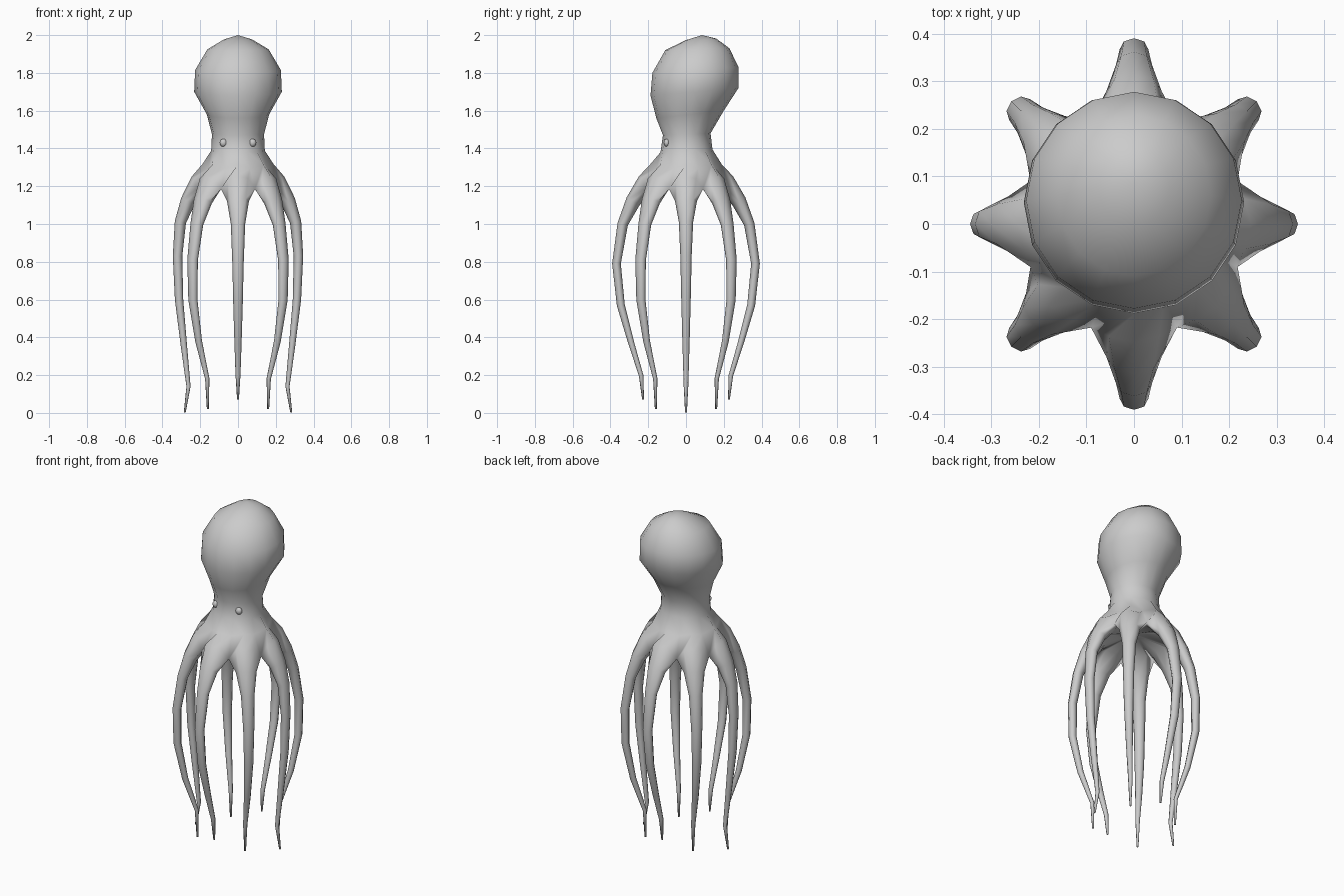
import bpy, bmesh
from math import sin, cos, pi
from mathutils import Vector

if "Cube" in bpy.data.objects:
    bpy.data.objects.remove(bpy.data.objects["Cube"])

SIDES = 16
bm = bmesh.new()

# Mantle rings: front y, front z, back y, back z, half width in x
MANTLE = [
    (-0.005, 1.972, 0.16, 1.982, 0.075),
    (-0.11, 1.92, 0.23, 1.93, 0.162),
    (-0.178, 1.80, 0.278, 1.83, 0.227),
    (-0.188, 1.68, 0.278, 1.72, 0.232),
    (-0.157, 1.56, 0.20, 1.60, 0.165),
    (-0.122, 1.47, 0.13, 1.48, 0.138),
    (-0.135, 1.38, 0.14, 1.395, 0.142),
]

# Arm paths: distance from axis, z, half width, half thickness
FRONT_ARM = [(0.205, 1.22, 0.075, 0.055), (0.28, 1.12, 0.058, 0.04),
             (0.335, 1.0, 0.038, 0.028), (0.368, 0.79, 0.03, 0.023),
             (0.345, 0.57, 0.025, 0.021), (0.29, 0.37, 0.019, 0.016),
             (0.238, 0.20, 0.013, 0.012), (0.227, 0.07, 0.005, 0.005)]
SIDE_ARM = [(0.20, 1.22, 0.075, 0.055), (0.265, 1.12, 0.058, 0.04),
            (0.305, 1.01, 0.038, 0.03), (0.32, 0.83, 0.03, 0.025),
            (0.312, 0.60, 0.025, 0.022), (0.288, 0.37, 0.019, 0.017),
            (0.262, 0.14, 0.012, 0.011), (0.282, 0.002, 0.005, 0.005)]
DIAGONAL_ARM = [(0.20, 1.22, 0.075, 0.055), (0.263, 1.12, 0.058, 0.04),
                (0.308, 1.0, 0.038, 0.03), (0.34, 0.81, 0.031, 0.025),
                (0.338, 0.60, 0.026, 0.022), (0.295, 0.38, 0.019, 0.017),
                (0.23, 0.18, 0.012, 0.011), (0.226, 0.02, 0.005, 0.005)]


def bridge(a, b):
    n = len(a)
    for i in range(n):
        bm.faces.new((a[i], a[(i + 1) % n], b[(i + 1) % n], b[i]))


def polar(r, angle, z):
    return bm.verts.new((r * cos(angle), r * sin(angle), z))


# Mantle and neck
rings = []
for fy, fz, by, bz, rx in MANTLE:
    ring = []
    for i in range(SIDES):
        a = 2 * pi * i / SIDES
        t = (1 + sin(a)) / 2
        ring.append(bm.verts.new((rx * cos(a), fy + (by - fy) * t, fz + (bz - fz) * t)))
    rings.append(ring)
# Flared skirt ring, wider above each arm
rings.append([polar((0.19, 0.168)[i % 2], 2 * pi * i / SIDES, (1.315, 1.295)[i % 2])
              for i in range(SIDES)])
for a, b in zip(rings, rings[1:]):
    bridge(a, b)
crown = bm.verts.new((0, 0.085, 2.0))
for i in range(SIDES):
    bm.faces.new((crown, rings[0][i], rings[0][(i + 1) % SIDES]))
skirt = rings[-1]

# Webbing points between arms and centre of the underside
webs = [polar(0.236, pi / 4 * (j + 0.5), 1.185) for j in range(8)]
under = bm.verts.new((0, 0, 1.24))


def arm(j, path):
    angle = pi / 4 * j
    out = Vector((cos(angle), sin(angle), 0))
    side = Vector((-sin(angle), cos(angle), 0))
    up = Vector((0, 0, 1))
    loops = []
    for n, (r, z, w, t) in enumerate(path):
        p, q = path[max(n - 1, 0)], path[min(n + 1, len(path) - 1)]
        tangent = (out * (q[0] - p[0]) + up * (q[1] - p[1])).normalized()
        normal = side.cross(tangent)
        if normal.dot(out) < 0:
            normal.negate()
        loop = []
        for k in range(8):
            if n == 0 and k in (0, 4):
                loop.append(webs[j] if k == 0 else webs[j - 1])
            else:
                f = k * pi / 4
                loop.append(bm.verts.new(out * r + up * z + side * w * cos(f) + normal * t * sin(f)))
        loops.append(loop)
    for a, b in zip(loops, loops[1:]):
        bridge(a, b)
    bm.faces.new(loops[-1])
    # Join to skirt above and to underside below
    k = loops[0]
    s = [skirt[(2 * j + d) % SIDES] for d in (-1, 0, 1)]
    bm.faces.new((s[0], k[4], k[3], k[2], s[1]))
    bm.faces.new((s[1], k[2], k[1], k[0], s[2]))
    low = [k[4], k[5], k[6], k[7], k[0]]
    for a, b in zip(low, low[1:]):
        bm.faces.new((under, a, b))


# Eight arms
for j in range(8):
    arm(j, DIAGONAL_ARM if j % 2 else (SIDE_ARM if j % 4 == 0 else FRONT_ARM))

bmesh.ops.recalc_face_normals(bm, faces=bm.faces)
for f in bm.faces:
    f.smooth = True
mesh = bpy.data.meshes.new("octopus_body")
bm.to_mesh(mesh)
bm.free()
bpy.context.collection.objects.link(bpy.data.objects.new("octopus_body", mesh))

# Eyes
for name, x in (("left_eye", 0.077), ("right_eye", -0.077)):
    bpy.ops.mesh.primitive_uv_sphere_add(segments=12, ring_count=8, radius=1,
                                         location=(x, -0.102, 1.43))
    eye = bpy.context.object
    eye.name = name
    eye.scale = (0.02, 0.016, 0.021)
    bpy.ops.object.shade_smooth()
